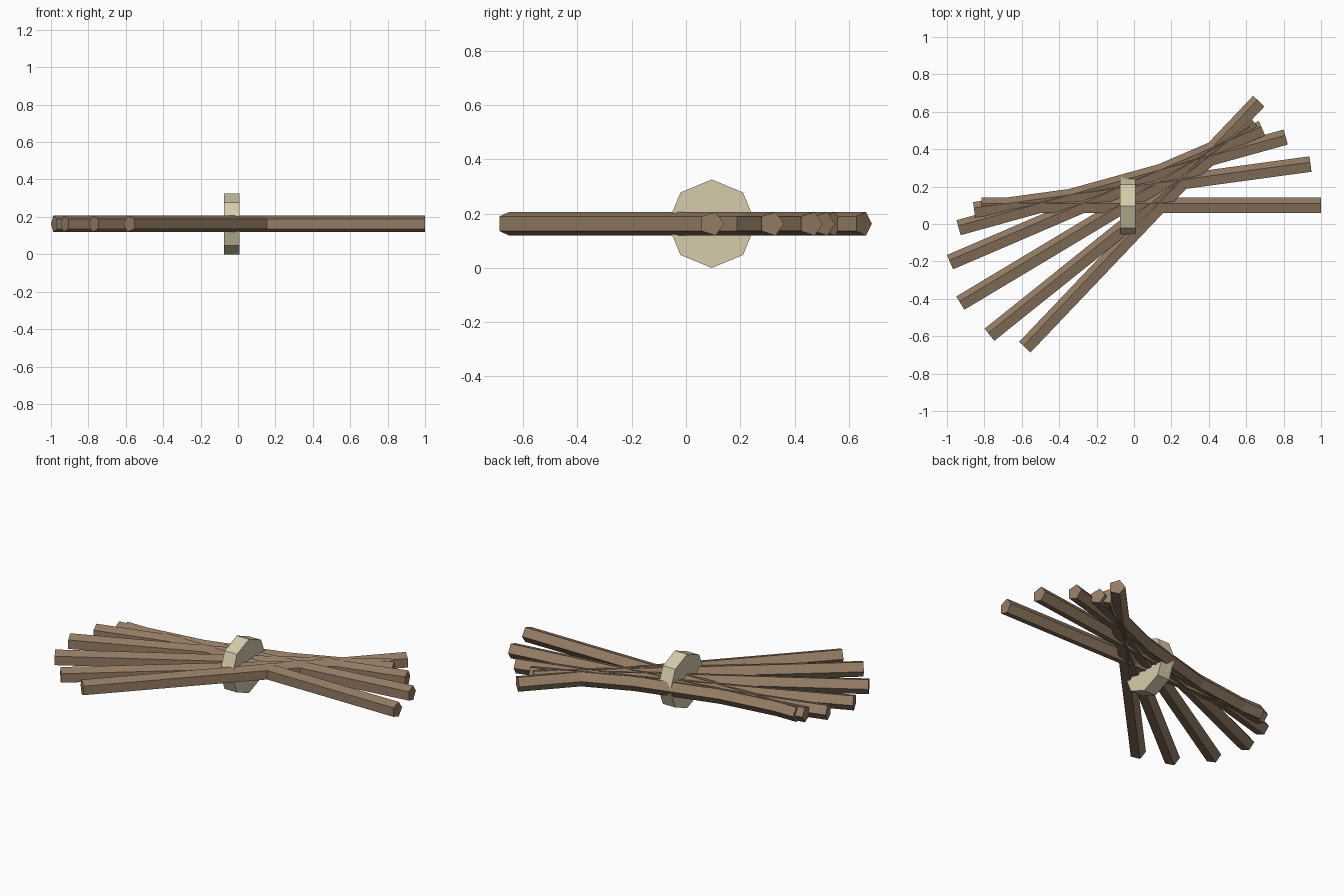
import bpy
import math

if "Cube" in bpy.data.objects:
    bpy.data.objects.remove(bpy.data.objects["Cube"])

CX, CY, CZ = -0.034, 0.095, 0.163   # centre of the bundle
STICKS = 7
RING = 0.1265                       # sticks sit on this circle
TWIST = math.radians(7.74)          # each stick turns a little further


def material(name, rgb):
    m = bpy.data.materials.new(name)
    m.diffuse_color = (*rgb, 1.0)
    m.use_nodes = True
    m.node_tree.nodes["Principled BSDF"].inputs["Base Color"].default_value = m.diffuse_color
    return m


def rod(name, sides, radius, length, location, turn, mat):
    """Low-poly capped cylinder lying along x, turned about z."""
    bpy.ops.mesh.primitive_cylinder_add(
        vertices=sides, radius=radius, depth=length,
        location=location, rotation=(0, math.pi / 2, turn))
    ob = bpy.context.object
    ob.name = name
    ob.data.materials.append(mat)
    return ob


wood = material("wood", (0.30, 0.205, 0.13))
twine = material("twine", (0.68, 0.60, 0.41))

# Five-sided sticks fanned around the middle
for i in range(STICKS):
    a = i * math.tau / STICKS
    pos = (CX + RING * math.cos(a), CY + RING * math.sin(a), CZ)
    rod(f"stick_{i + 1}", 5, 0.046, 1.815, pos, i * TWIST, wood)

# Eight-sided binding around the bundle
rod("binding", 8, 0.163, 0.082, (CX, CY, CZ), 0, twine)
